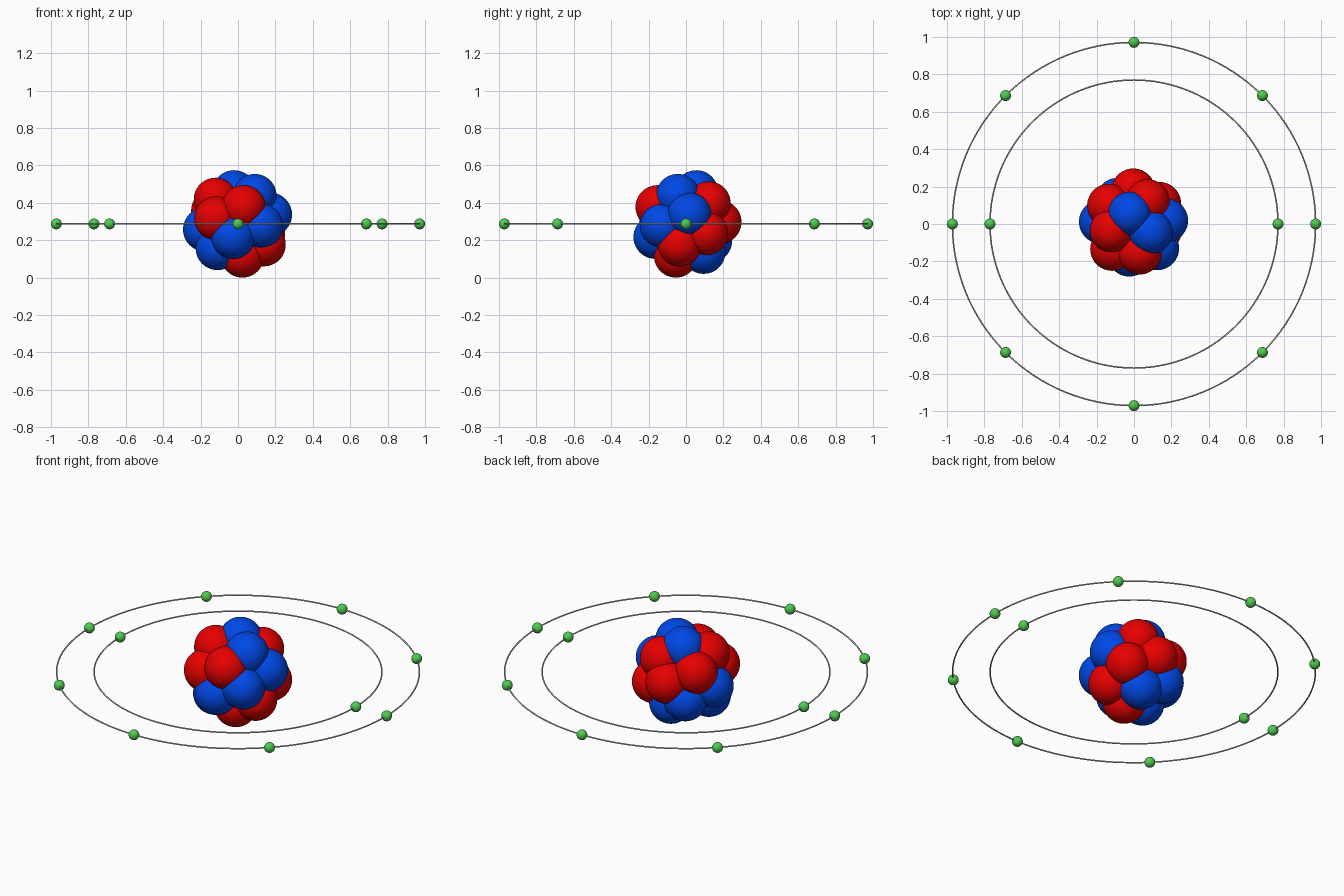
import bpy
from math import cos, sin, pi, sqrt, radians

if "Cube" in bpy.data.objects:
    bpy.data.objects.remove(bpy.data.objects["Cube"], do_unlink=True)

CENTRE_Z = 0.287


def material(name, rgb):
    mat = bpy.data.materials.new(name)
    mat.use_nodes = True
    mat.diffuse_color = (*rgb, 1)
    mat.node_tree.nodes["Principled BSDF"].inputs["Base Color"].default_value = (*rgb, 1)
    return mat


red = material("red", (0.8, 0.0, 0.0))
blue = material("blue", (0.0, 0.065, 0.8))
green = material("green", (0.08, 0.6, 0.08))
grey = material("light grey", (0.6, 0.6, 0.6))


def finish(name, mat):
    obj = bpy.context.object
    obj.name = name
    obj.data.materials.append(mat)
    bpy.ops.object.shade_smooth()


def ball(name, radius, x, y, z, mat, segments):
    bpy.ops.mesh.primitive_uv_sphere_add(
        segments=segments, ring_count=segments // 2, radius=radius,
        location=(x, y, CENTRE_Z + z))
    finish(name, mat)


# Nucleus: overlapping balls spread evenly in a golden-angle spiral
pattern = "BBRRRRBRRBBRBBRBBR"
shell, golden = 0.18, pi * (3 - sqrt(5))
for i, letter in enumerate(pattern):
    h = 1 - (2 * i + 1) / len(pattern)
    flat = shell * sqrt(1 - h * h)
    angle = radians(111.25) - golden * i
    name, mat = ("proton", red) if letter == "R" else ("neutron", blue)
    ball(f"{name}_{i + 1}", 0.117, flat * cos(angle), flat * sin(angle),
         shell * h, mat, 48)

# Orbits: thin rings, each carrying evenly spaced electrons
for label, radius, count in (("inner", 0.77, 2), ("outer", 0.971, 8)):
    bpy.ops.mesh.primitive_torus_add(
        major_radius=radius, minor_radius=0.004, major_segments=128,
        minor_segments=10, location=(0, 0, CENTRE_Z))
    finish(f"{label}_orbit", grey)
    for i in range(count):
        a = 2 * pi * i / count
        ball(f"{label}_electron_{i + 1}", 0.029, radius * cos(a),
             radius * sin(a), 0, green, 32)
